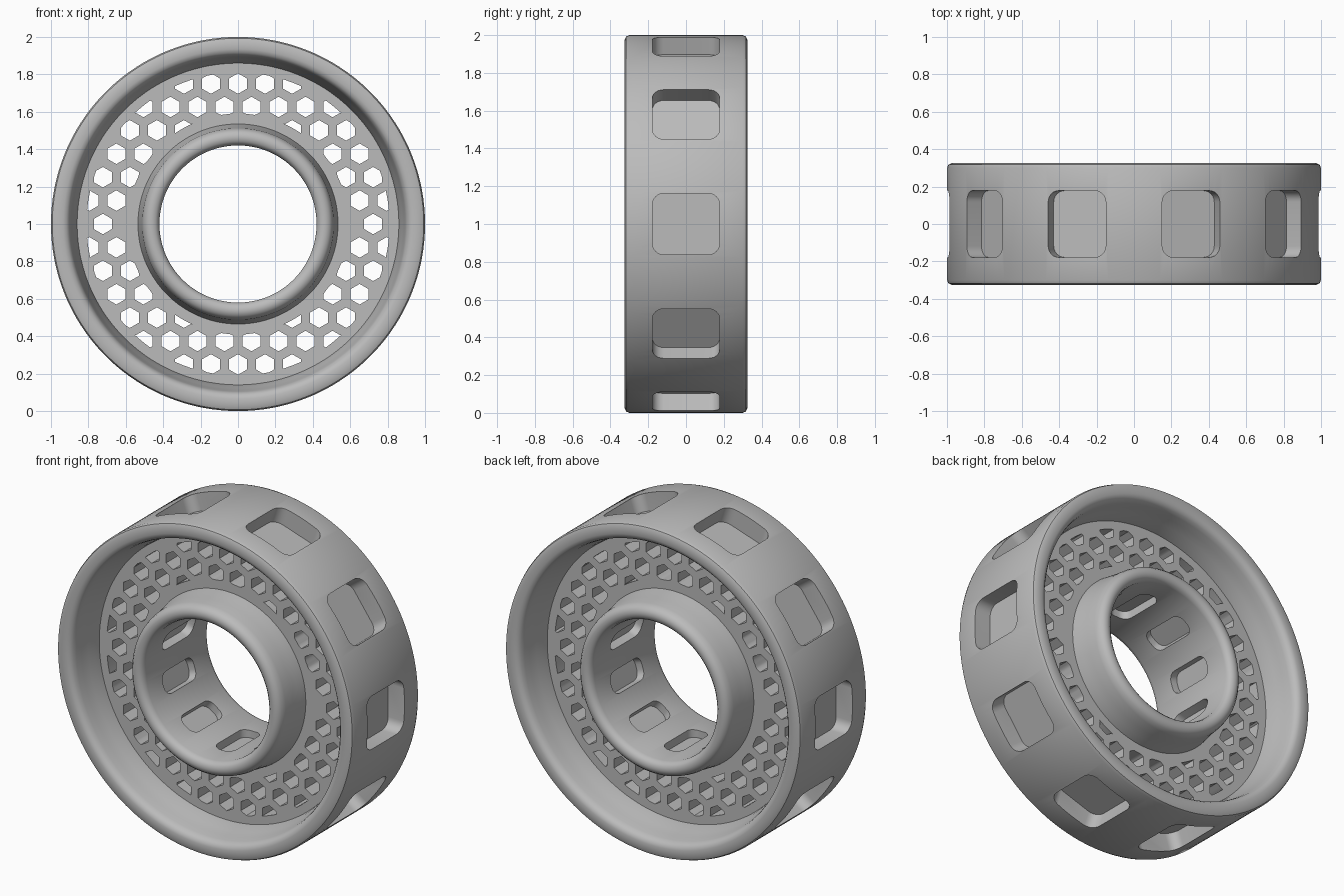
import bpy, bmesh, math
from mathutils import Vector

cube = bpy.data.objects.get("Cube")
if cube:
    bpy.data.objects.remove(cube, do_unlink=True)

SEGMENTS = 160
WEB = 0.11          # half thickness of the perforated web
PITCH = 0.1445      # spacing of the hexagonal holes
HOLE_MIN, HOLE_MAX = 0.59, 0.81

grey = bpy.data.materials.new("warm_grey")
grey.use_nodes = True
grey.diffuse_color = (0.5, 0.5, 0.5, 1)
grey.node_tree.nodes["Principled BSDF"].inputs["Base Color"].default_value = (0.5, 0.5, 0.5, 1)


def make_object(name, bm):
    bmesh.ops.recalc_face_normals(bm, faces=bm.faces)
    mesh = bpy.data.meshes.new(name)
    bm.to_mesh(mesh)
    bm.free()
    mesh.materials.append(grey)
    obj = bpy.data.objects.new(name, mesh)
    bpy.context.collection.objects.link(obj)
    return obj


def radial(angle, r, y, side=0):
    """Point at a radius and depth, shifted sideways along the tangent."""
    c, s = math.cos(angle), math.sin(angle)
    return Vector((r * c - side * s, y, 1 + r * s + side * c))


def prism(bm, low, high):
    """Closed prism between two matching outlines."""
    a = [bm.verts.new(p) for p in low]
    b = [bm.verts.new(p) for p in high]
    n = len(a)
    bm.faces.new(a)
    bm.faces.new(b[::-1])
    for i in range(n):
        j = (i + 1) % n
        bm.faces.new((a[j], a[i], b[i], b[j]))


def rounded_rect(w, h, r, steps=6):
    """Outline of a rectangle with half sizes w, h and corner radius r."""
    pts = []
    for k, (sx, sy) in enumerate(((1, 1), (-1, 1), (-1, -1), (1, -1))):
        for i in range(steps + 1):
            a = (k + i / steps) * math.pi / 2
            pts.append((sx * (w - r) + r * math.cos(a), sy * (h - r) + r * math.sin(a)))
    return pts


# Wheel body: half profile from the rim to the bore, mirrored and revolved
half = [(1, 0.30), (0.993, 0.317), (0.975, 0.325), (0.935, 0.325), (0.916, 0.319),
        (0.902, 0.303), (0.895, 0.28), (0.888, 0.24), (0.877, 0.19), (0.866, 0.15), (0.86, WEB),
        (0.535, WEB), (0.527, 0.16), (0.518, 0.21), (0.512, 0.27), (0.504, 0.30),
        (0.488, 0.318), (0.465, 0.325), (0.442, 0.32), (0.427, 0.307), (0.42, 0.285)]
profile = half + [(r, -y) for r, y in reversed(half)]
bm = bmesh.new()
rings = [[bm.verts.new(radial(math.tau * (i + 0.5) / SEGMENTS, r, y)) for r, y in profile]
         for i in range(SEGMENTS)]
for i, ring in enumerate(rings):
    after = rings[(i + 1) % SEGMENTS]
    for j in range(len(profile)):
        k = (j + 1) % len(profile)
        bm.faces.new((ring[j], ring[k], after[k], after[j]))
wheel = make_object("wheel_body", bm)

# Cutters for the pockets around the rim and the slots inside the bore
bm = bmesh.new()
pocket = rounded_rect(0.178, 0.162, 0.06)
slot = rounded_rect(0.15, 0.065, 0.05)
for i in range(10):
    a = math.radians(36 * i)
    prism(bm, [radial(a, 0.89, y, t) for y, t in pocket], [radial(a, 1.1, y, t) for y, t in pocket])
    a += math.radians(18)
    prism(bm, [radial(a, 0.3, y, t) for y, t in slot], [radial(a, 0.465, y, t) for y, t in slot])

# Cutters for the honeycomb holes, trimmed to the ring of the web
for row in range(-6, 7):
    for col in range(-7, 8):
        x = (col + 0.5 * (row % 2)) * PITCH
        z = row * PITCH * math.sqrt(3) / 2
        dist = math.hypot(x, z)
        sliver = abs(row) == 4 and dist > 0.57
        if dist > 0.815 or (dist < 0.6 and not sliver):
            continue
        corners = [Vector((x + 0.055 * math.sin(k * math.pi / 3),
                           z + 0.055 * math.cos(k * math.pi / 3))) for k in range(6)]
        outline = corners
        if any(not HOLE_MIN <= p.length <= HOLE_MAX for p in corners):
            outline = []
            for k in range(6):
                for step in range(4):
                    p = corners[k].lerp(corners[(k + 1) % 6], step / 4)
                    outline.append(p.normalized() * min(max(p.length, HOLE_MIN), HOLE_MAX))
        prism(bm, [(p.x, -0.2, p.y + 1) for p in outline], [(p.x, 0.2, p.y + 1) for p in outline])
cutter = make_object("hole_cutter", bm)
cutter.hide_render = True

# Cut everything out, then smooth the curved surfaces
cut = wheel.modifiers.new("holes", "BOOLEAN")
cut.operation = "DIFFERENCE"
cut.solver = "EXACT"
cut.object = cutter
bpy.ops.object.select_all(action="DESELECT")
wheel.select_set(True)
bpy.context.view_layer.objects.active = wheel
bpy.ops.object.modifier_apply(modifier=cut.name)
bpy.data.objects.remove(cutter, do_unlink=True)
bpy.ops.object.shade_smooth_by_angle(angle=math.radians(32))
